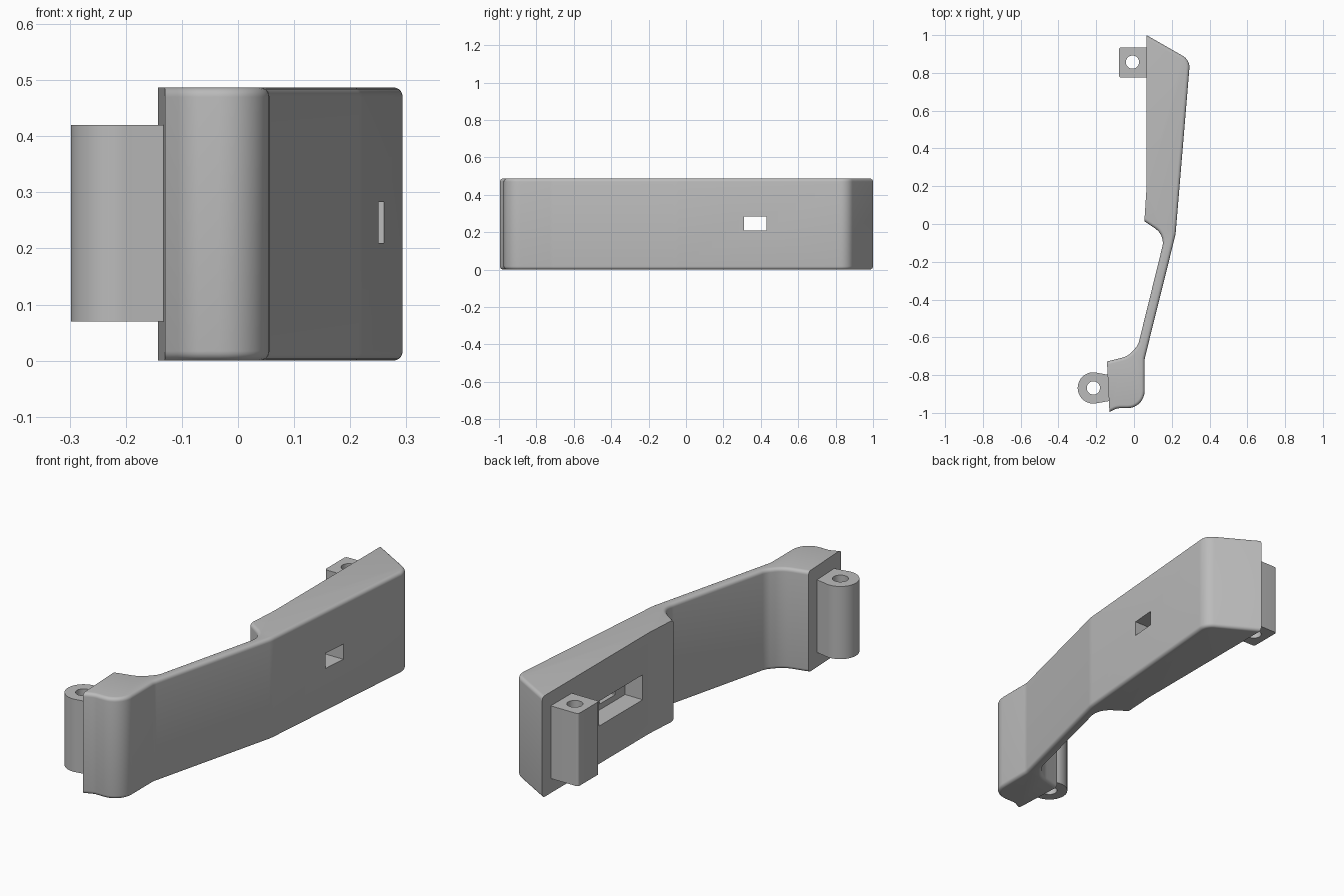
import bpy, bmesh, math
from mathutils import Vector

if "Cube" in bpy.data.objects:
    bpy.data.objects.remove(bpy.data.objects["Cube"])

grey = bpy.data.materials.new("light grey plastic")
grey.use_nodes = True
grey.diffuse_color = (0.5, 0.5, 0.5, 1)
grey.node_tree.nodes["Principled BSDF"].inputs["Base Color"].default_value = (0.5, 0.5, 0.5, 1)


def rounded(corners, steps=8):
    """Outline from (x, y, radius) corners, each filleted with an arc."""
    out = []
    for i, (x, y, r) in enumerate(corners):
        p = Vector((x, y))
        if r == 0:
            out.append(p)
            continue
        a = (Vector(corners[i - 1][:2]) - p).normalized()
        b = (Vector(corners[(i + 1) % len(corners)][:2]) - p).normalized()
        half = a.angle(b) / 2
        centre = p + (a + b).normalized() * r / math.sin(half)
        start = p + a * r / math.tan(half) - centre
        end = p + b * r / math.tan(half) - centre
        sweep = start.angle_signed(end)
        for k in range(steps + 1):
            t = -sweep * k / steps
            c, s = math.cos(t), math.sin(t)
            out.append(centre + Vector((start.x * c - start.y * s, start.x * s + start.y * c)))
    return out


def extrude(name, outline, z0, z1, soft=0, is_flat=None):
    """Prism from an outline, with its rims rounded except on flat mounting faces."""
    bm = bmesh.new()
    base = bm.faces.new([bm.verts.new((p[0], p[1], z0)) for p in outline])
    top = bmesh.ops.extrude_face_region(bm, geom=[base])["geom"]
    bmesh.ops.translate(bm, vec=(0, 0, z1 - z0),
                        verts=[g for g in top if isinstance(g, bmesh.types.BMVert)])
    bmesh.ops.recalc_face_normals(bm, faces=bm.faces)
    if soft:
        rim = [e for e in bm.edges
               if abs(e.verts[0].co.z - e.verts[1].co.z) < 1e-5
               and not all(is_flat(v.co) for v in e.verts)]
        bmesh.ops.bevel(bm, geom=rim, offset=soft, segments=5, profile=0.5,
                        affect='EDGES', clamp_overlap=False)
    mesh = bpy.data.meshes.new(name)
    bm.to_mesh(mesh)
    bm.free()
    ob = bpy.data.objects.new(name, mesh)
    bpy.context.collection.objects.link(ob)
    mesh.materials.append(grey)
    return ob


def rect(x0, x1, y0, y1):
    return [(x0, y0), (x1, y0), (x1, y1), (x0, y1)]


def circle(x, y, r, n=40):
    return [(x + r * math.cos(math.tau * i / n), y + r * math.sin(math.tau * i / n)) for i in range(n)]


def cut(ob, cutter):
    mod = ob.modifiers.new("cut", 'BOOLEAN')
    mod.operation, mod.solver, mod.object = 'DIFFERENCE', 'EXACT', cutter
    bpy.context.view_layer.objects.active = ob
    bpy.ops.object.modifier_apply(modifier=mod.name)
    bpy.data.objects.remove(cutter)


# Handle body: wide grip end, slim curved arm and foot
body = [(0.066, 1.0, 0), (0.066, 0.185, 0), (0.055, 0.015, 0), (0.165, -0.06, 0.09),
        (0.022, -0.64, 0.08), (-0.03, -0.70, 0.12), (-0.143, -0.728, 0), (-0.13, -0.995, 0),
        (-0.09, -0.975, 0.08), (0.056, -0.975, 0.09), (0.056, -0.715, 0.1),
        (0.22, -0.055, 0.2), (0.297, 0.868, 0.07)]


def mounting(co):
    return (co.y > 0.01 and co.x < 0.067) or co.x < -0.125


handle = extrude("handle_body", rounded(body), 0, 0.487, 0.017, mounting)

# Latch opening: broad pocket inside, narrow slot through the outer wall
cut(handle, extrude("pocket_cutter", rect(0.0, 0.16, 0.235, 0.568), 0.182, 0.302))
cut(handle, extrude("slot_cutter", rect(0.1, 0.4, 0.31, 0.43), 0.21, 0.283))

# Square lug on the grip end
square = [(-0.08, 0.775, 0.012), (0.07, 0.775, 0), (0.07, 0.935, 0), (-0.08, 0.935, 0.012)]
square_lug = extrude("square_lug", rounded(square), 0.07, 0.42)
cut(square_lug, extrude("hole_cutter", circle(-0.008, 0.857, 0.035), 0, 0.6))

# Round hinge lug on the foot
cx, cy, r = -0.215, -0.868, 0.083
arc = [(cx + r * math.cos(math.radians(a)), cy + r * math.sin(math.radians(a)))
       for a in range(75, 286, 6)]
hinge_lug = extrude("hinge_lug", arc + [(-0.13, -0.937), (-0.13, -0.8)], 0.07, 0.42)
cut(hinge_lug, extrude("hole_cutter", circle(cx, cy, 0.035), 0, 0.6))

for ob in (handle, square_lug, hinge_lug):
    bpy.ops.object.select_all(action='DESELECT')
    ob.select_set(True)
    bpy.context.view_layer.objects.active = ob
    bpy.ops.object.shade_smooth_by_angle(angle=math.radians(30))
